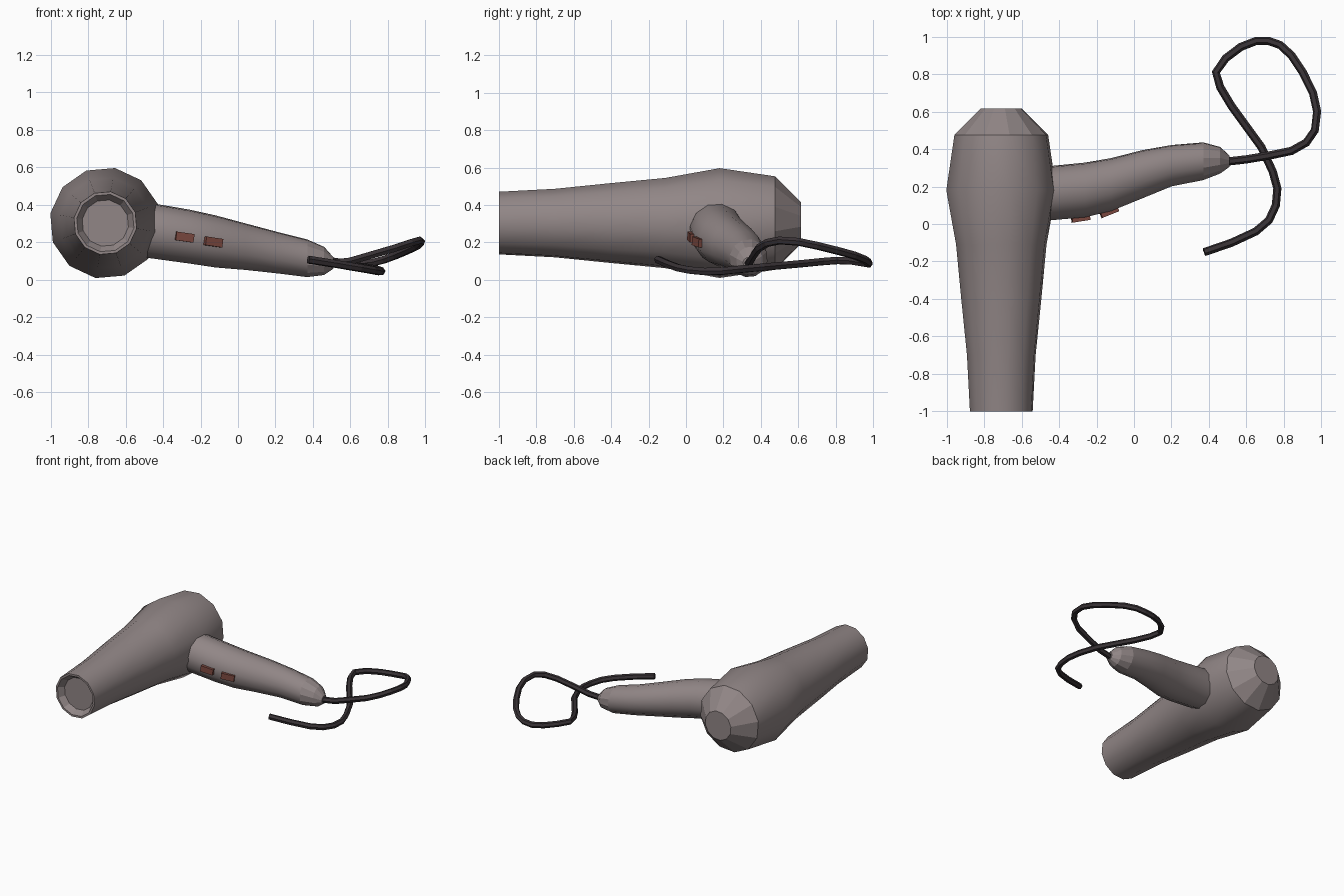
import bpy, bmesh, math
from mathutils import Vector, Euler

if "Cube" in bpy.data.objects:
    bpy.data.objects.remove(bpy.data.objects["Cube"])


def material(name, rgb):
    m = bpy.data.materials.new(name)
    m.diffuse_color = (*rgb, 1)
    m.use_nodes = True
    m.node_tree.nodes["Principled BSDF"].inputs["Base Color"].default_value = m.diffuse_color
    return m


GREY = material("warm grey plastic", (0.285, 0.24, 0.24))
RED = material("dull red", (0.20, 0.065, 0.05))
DARK = material("dark cable", (0.04, 0.032, 0.036))


def finish(name, bm, mat):
    bmesh.ops.recalc_face_normals(bm, faces=bm.faces)
    mesh = bpy.data.meshes.new(name)
    bm.to_mesh(mesh)
    bm.free()
    mesh.materials.append(mat)
    ob = bpy.data.objects.new(name, mesh)
    bpy.context.collection.objects.link(ob)
    return ob


def loft(name, rings, mat, flat_bands=(), sides=12, phase=20):
    """Skin rings given as (centre, u vector, v vector); both ends are capped."""
    bm = bmesh.new()
    loops = []
    for c, u, v in rings:
        angles = [math.radians(phase + 360 * i / sides) for i in range(sides)]
        loops.append([bm.verts.new(Vector(c) + Vector(u) * math.cos(a) + Vector(v) * math.sin(a))
                      for a in angles])
    for k in range(len(loops) - 1):
        a, b = loops[k], loops[k + 1]
        for i in range(sides):
            j = (i + 1) % sides
            f = bm.faces.new((a[i], a[j], b[j], b[i]))
            f.smooth = k not in flat_bands
    bm.faces.new(loops[0])
    bm.faces.new(loops[-1])
    bmesh.ops.recalc_face_normals(bm, faces=bm.faces)
    for e in bm.edges:
        e.smooth = e.calc_face_angle(0) < math.radians(33)
    return finish(name, bm, mat)


# Barrel: recessed nozzle, long taper, faceted rear (y, radius)
barrel = [(-0.955, 0.125), (-1.0, 0.155), (-1.0, 0.17), (-0.70, 0.186), (-0.41, 0.216),
          (-0.11, 0.245), (0.18, 0.298), (0.475, 0.254), (0.615, 0.112)]
loft("barrel", [((-0.708, y, 0.303), (r, 0, 0), (0, 0, r)) for y, r in barrel],
     GREY, flat_bands=(0, 1, 7))

# Handle: bent, tapering grip (x, y, z, half depth, half height)
handle = [(-0.56, 0.162, 0.275, 0.143, 0.149), (-0.43, 0.166, 0.257, 0.147, 0.149),
          (-0.26, 0.182, 0.231, 0.148, 0.146), (-0.12, 0.211, 0.205, 0.143, 0.141),
          (0.04, 0.264, 0.177, 0.131, 0.126), (0.20, 0.311, 0.147, 0.112, 0.113),
          (0.37, 0.335, 0.115, 0.102, 0.102), (0.46, 0.340, 0.101, 0.072, 0.076),
          (0.51, 0.335, 0.090, 0.030, 0.030)]
loft("handle", [((x, y, z), (0, a, 0), (0, 0, b)) for x, y, z, a, b in handle],
     GREY, flat_bands=(6, 7))

# Two switches on the front of the grip
for n, (loc, yaw) in enumerate([((-0.285, 0.034, 0.228), 9), ((-0.133, 0.068, 0.202), 22)], 1):
    bm = bmesh.new()
    bmesh.ops.create_cube(bm, size=1)
    bmesh.ops.scale(bm, vec=(0.097, 0.04, 0.046), verts=bm.verts)
    switch = finish(f"switch_{n}", bm, RED)
    switch.rotation_euler = Euler((0, math.radians(8), math.radians(yaw)))
    switch.location = loc

# Power cable: looped tube
path = [(0.47, 0.33, 0.085), (0.60, 0.345, 0.10), (0.72, 0.365, 0.135), (0.84, 0.39, 0.17),
        (0.92, 0.435, 0.197), (0.965, 0.50, 0.21), (0.977, 0.60, 0.203), (0.955, 0.70, 0.182),
        (0.90, 0.81, 0.155), (0.84, 0.90, 0.13), (0.78, 0.955, 0.108), (0.72, 0.976, 0.092),
        (0.65, 0.976, 0.085), (0.57, 0.945, 0.09), (0.49, 0.885, 0.10), (0.437, 0.81, 0.103),
        (0.46, 0.73, 0.097), (0.52, 0.63, 0.087), (0.60, 0.52, 0.077), (0.68, 0.41, 0.067),
        (0.74, 0.28, 0.055), (0.765, 0.19, 0.046), (0.757, 0.10, 0.044), (0.72, 0.02, 0.051),
        (0.65, -0.04, 0.063), (0.52, -0.10, 0.085), (0.375, -0.15, 0.108)]
curve = bpy.data.curves.new("power_cable", "CURVE")
curve.dimensions = "3D"
curve.bevel_depth = 0.022
curve.bevel_resolution = 1
curve.use_fill_caps = True
spline = curve.splines.new("POLY")
spline.points.add(len(path) - 1)
for p, co in zip(spline.points, path):
    p.co = (*co, 1)
spline.use_smooth = False
curve.materials.append(DARK)
bpy.context.collection.objects.link(bpy.data.objects.new("power_cable", curve))
